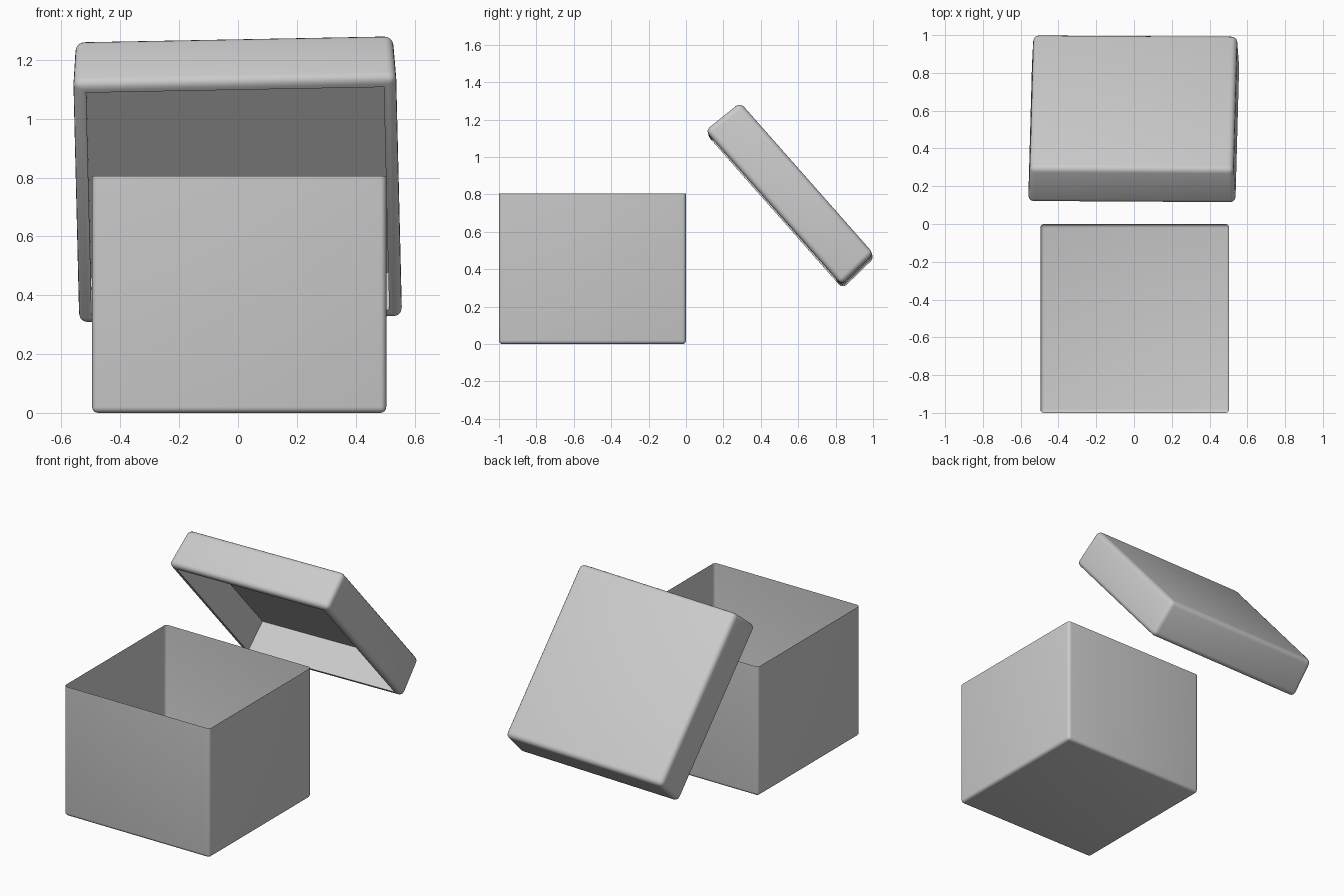
import bpy, bmesh
from mathutils import Vector, Matrix

if "Cube" in bpy.data.objects:
    bpy.data.objects.remove(bpy.data.objects["Cube"])


def block(size, taper=1.0):
    """Cuboid centred on the origin, its top scaled by taper."""
    bm = bmesh.new()
    bmesh.ops.create_cube(bm, size=1.0)
    for v in bm.verts:
        k = taper if v.co.z > 0 else 1.0
        v.co = Vector((v.co.x * size[0] * k, v.co.y * size[1] * k, v.co.z * size[2]))
    return bm


def soften(bm, edges, radius):
    bmesh.ops.bevel(bm, geom=edges, offset=radius, segments=4,
                    profile=0.5, affect='EDGES', clamp_overlap=True)


def end_face(bm, sign):
    """The flat face furthest along z in the given direction."""
    return max(bm.faces, key=lambda f: sign * f.calc_center_median().z)


def finish(bm, name, matrix):
    bmesh.ops.recalc_face_normals(bm, faces=bm.faces)
    mesh = bpy.data.meshes.new(name)
    bm.to_mesh(mesh)
    bm.free()
    ob = bpy.data.objects.new(name, mesh)
    bpy.context.collection.objects.link(ob)
    ob.matrix_world = matrix
    bpy.ops.object.select_all(action='DESELECT')
    ob.select_set(True)
    bpy.context.view_layer.objects.active = ob
    bpy.ops.object.shade_smooth_by_angle(angle=0.7)
    return ob


# Open box: paper-thin walls, rounded upright and bottom edges
H = 0.805
bm = block((1.0, 1.0, H))
soften(bm, [e for e in bm.edges if not all(v.co.z > 0 for v in e.verts)], 0.02)
bmesh.ops.delete(bm, geom=[end_face(bm, 1)], context='FACES')
finish(bm, "box", Matrix.Translation((0.004, -0.5, H / 2)))

# Lid: rounded, slightly flared, hollowed from below
bm = block((1.10, 1.10, 0.24), taper=0.98)
soften(bm, bm.edges[:], 0.03)
rim = end_face(bm, -1)
bmesh.ops.inset_region(bm, faces=[rim], thickness=0.02)
rim = end_face(bm, -1)
rim = min((f for f in bm.faces if abs(f.calc_center_median().z + 0.12) < 1e-3),
          key=lambda f: f.calc_center_median().length - f.calc_area())
ext = bmesh.ops.extrude_face_region(bm, geom=[rim])
bmesh.ops.translate(bm, vec=(0, 0, 0.195),
                    verts=[g for g in ext["geom"] if isinstance(g, bmesh.types.BMVert)])
if rim.is_valid:
    bmesh.ops.delete(bm, geom=[rim], context='FACES_ONLY')

# Lid leans back with a small twist
u = Vector((1.0, -0.006, 0.019)).normalized()
v = Vector((0.0186, 0.662, -0.75))
n = u.cross(v).normalized()
v = n.cross(u)
rot = Matrix((u, v, n)).transposed().to_4x4()
finish(bm, "lid", Matrix.Translation((-0.002, 0.56, 0.798)) @ rot)
